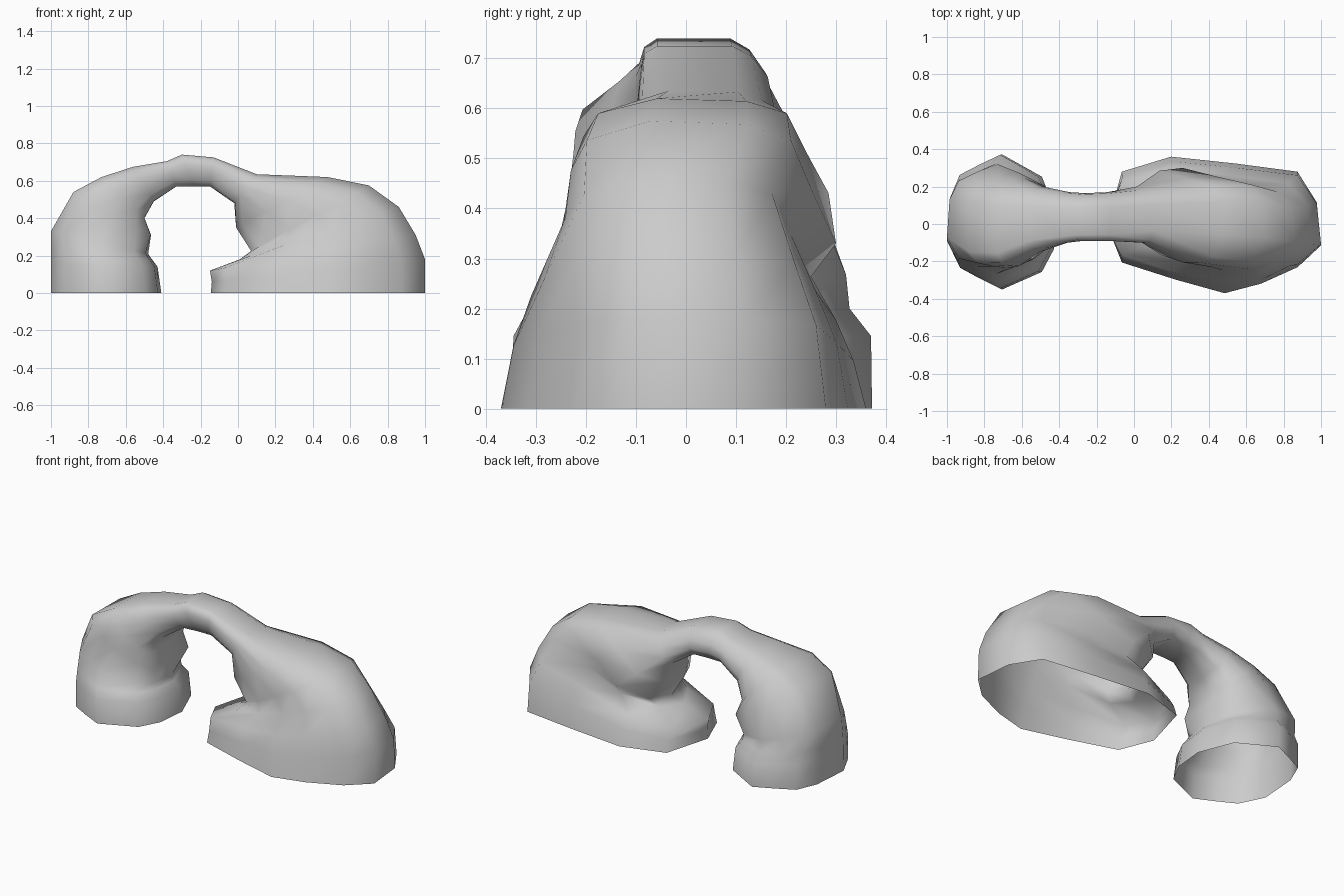
import bpy
import bmesh

cube = bpy.data.objects.get("Cube")
if cube:
    bpy.data.objects.remove(cube, do_unlink=True)

# Grey stone
stone = bpy.data.materials.new("grey stone")
stone.use_nodes = True
grey = (0.6, 0.6, 0.6, 1)
stone.diffuse_color = grey
stone.node_tree.nodes["Principled BSDF"].inputs["Base Color"].default_value = grey

# Cross-section outlines: (0 outer .. 1 inner, -1 front .. 1 back)
small_foot = [(0, -.28), (.12, -.68), (.3, -.84), (.5, -1), (.86, -.74), (.97, -.4),
              (1, .1), (.86, .67), (.5, 1), (.3, .85), (.12, .7), (.03, .36)]
bridge = [(0, -.75), (.1, -.95), (.3, -1), (.5, -1), (.8, -.85), (1, -.65),
          (1, .1), (1, .75), (.7, 1), (.4, .95), (.13, .7), (0, .4)]
body = [(0, -.4), (.11, -.88), (.28, -1), (.45, -1), (.68, -.84), (.93, -.45),
        (1, 0), (.93, .6), (.7, 1), (.4, .82), (.11, .66), (.02, .33)]
large_foot = [(0, -.3), (.11, -.62), (.28, -.86), (.45, -1), (.68, -.8), (.93, -.55),
              (1, 0), (.93, .78), (.7, 1), (.4, .9), (.11, .78), (.02, .33)]
outlines = [small_foot, bridge, body, large_foot]

# Sections along the arch: outer x, z, inner x, z, front y, back y,
# and place in the list of outlines
sections = [
    (-1, 0, -.41, 0, -.35, .372, 0),
    (-1, .15, -.43, .14, -.345, .37, 0),
    (-1, .22, -.46, .18, -.315, .327, 0),
    (-1, .33, -.48, .21, -.27, .32, .1),
    (-.88, .54, -.465, .31, -.235, .27, .8),
    (-.73, .62, -.50, .40, -.225, .24, .9),
    (-.56, .675, -.45, .49, -.15, .20, .8),
    (-.38, .705, -.33, .57, -.10, .17, 1),
    (-.30, .74, -.24, .57, -.09, .165, 1),
    (-.13, .725, -.15, .57, -.09, .17, 1),
    (.10, .635, -.02, .48, -.10, .20, 1.5),
    (.48, .62, -.01, .35, -.205, .285, 2),
    (.70, .575, .07, .225, -.23, .30, 2),
    (.86, .46, .01, .18, -.25, .25, 2.25),
    (.95, .31, -.15, .12, -.31, .30, 2.6),
    (1, .18, -.14, .06, -.345, .335, 3),
    (1, 0, -.145, 0, -.37, .36, 3),
]


def mix(a, b, t):
    return a + (b - a) * t


# Skin the sections into one open-bottomed shell
bm = bmesh.new()
rings = []
for ox, oz, ix, iz, front, back, place in sections:
    k = min(int(place), len(outlines) - 2)
    t = place - k
    ring = []
    for (ua, va), (ub, vb) in zip(outlines[k], outlines[k + 1]):
        u, v = mix(ua, ub, t), mix(va, vb, t)
        y = mix(front, back, (v + 1) / 2)
        ring.append(bm.verts.new((mix(ox, ix, u), y, mix(oz, iz, u))))
    rings.append(ring)
for a, b in zip(rings, rings[1:]):
    for i in range(len(a)):
        j = (i + 1) % len(a)
        bm.faces.new((a[i], a[j], b[j], b[i]))
bmesh.ops.recalc_face_normals(bm, faces=bm.faces)

# Make sure the shell faces outward
top = max(bm.faces, key=lambda f: f.calc_center_median().z)
if top.normal.z < 0:
    bmesh.ops.reverse_faces(bm, faces=bm.faces)
for face in bm.faces:
    face.smooth = True

mesh = bpy.data.meshes.new("rock_arch")
bm.to_mesh(mesh)
bm.free()
mesh.materials.append(stone)
arch = bpy.data.objects.new("rock_arch", mesh)
bpy.context.collection.objects.link(arch)
